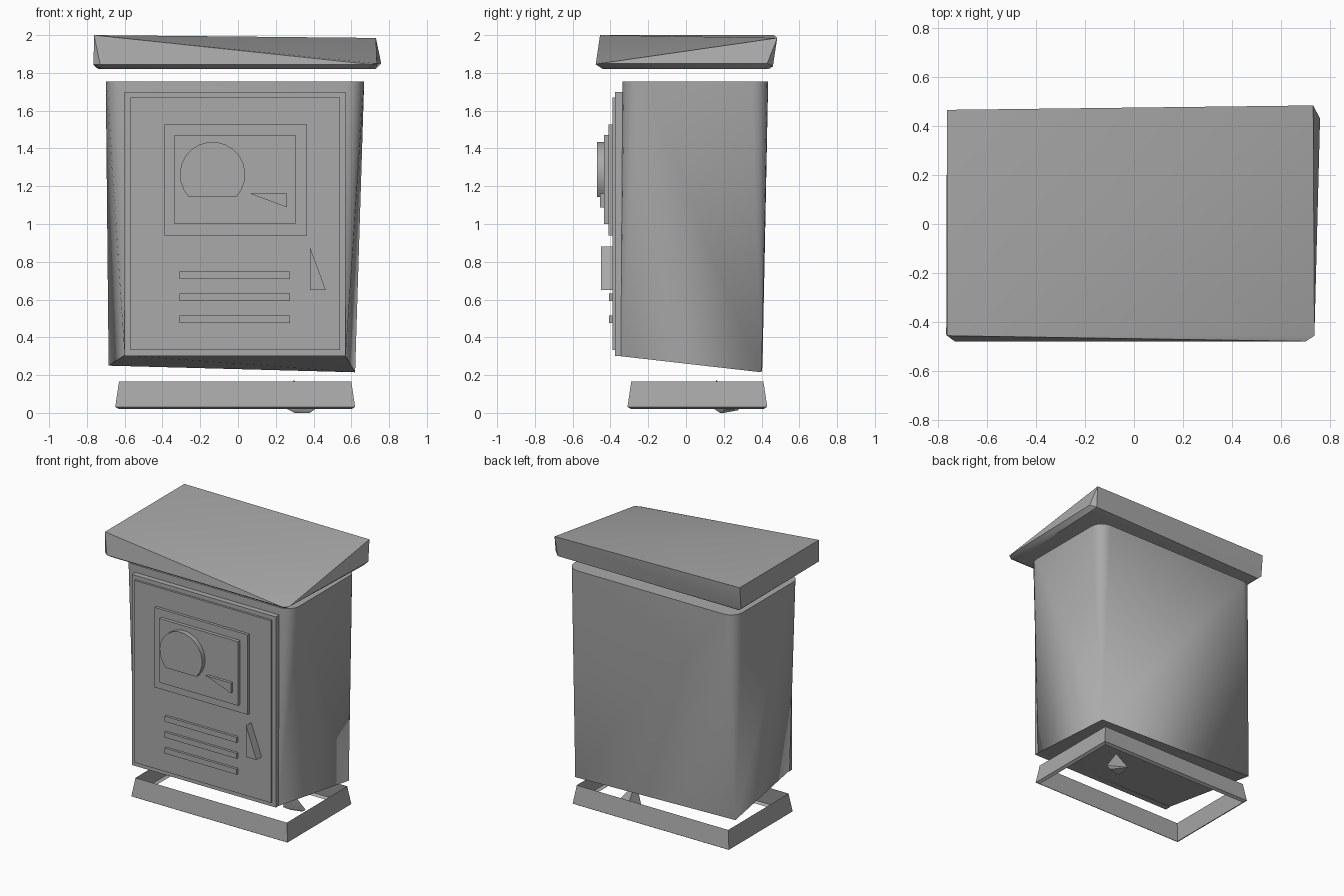
import bpy
import bmesh
import math

cube = bpy.data.objects.get("Cube")
if cube:
    bpy.data.objects.remove(cube, do_unlink=True)

# Single painted-metal colour
GREY = (0.4, 0.4, 0.4, 1.0)
mat = bpy.data.materials.new("plain grey")
mat.use_nodes = True
mat.diffuse_color = GREY
mat.node_tree.nodes["Principled BSDF"].inputs["Base Color"].default_value = GREY
parts = []


def finish(name, bm):
    bmesh.ops.recalc_face_normals(bm, faces=bm.faces)
    mesh = bpy.data.meshes.new(name)
    bm.to_mesh(mesh)
    bm.free()
    mesh.materials.append(mat)
    obj = bpy.data.objects.new(name, mesh)
    bpy.context.collection.objects.link(obj)
    parts.append(obj)
    return obj


def hull(name, points):
    """Solid wrapped around a few corner points."""
    bm = bmesh.new()
    for p in points:
        bm.verts.new(p)
    res = bmesh.ops.convex_hull(bm, input=bm.verts)
    loose = [v for v in bm.verts if not v.link_faces]
    bmesh.ops.delete(bm, geom=loose, context='VERTS')
    bmesh.ops.dissolve_limit(bm, angle_limit=0.01, verts=bm.verts, edges=bm.edges)
    return finish(name, bm)


def plate(name, outline, front, back):
    """Front-facing (x, z) outline given depth along y."""
    return hull(name, [(x, y, z) for x, z in outline for y in (front, back)])


def rect(x0, x1, z0, z1):
    return [(x0, z0), (x1, z0), (x1, z1), (x0, z1)]


def rounded(x0, x1, y0, y1, r, z, steps=4):
    pts = []
    corners = [(x1 - r, y1 - r), (x0 + r, y1 - r), (x0 + r, y0 + r), (x1 - r, y0 + r)]
    for i, (cx, cy) in enumerate(corners):
        for s in range(steps + 1):
            a = math.pi / 2 * (i + s / steps)
            pts.append((cx + r * math.cos(a), cy + r * math.sin(a), z))
    return pts


# Cabinet: rounded at the top, tapering to sharp corners on a sloping base
hull("cabinet_body", rounded(-0.70, 0.668, -0.335, 0.435, 0.09, 1.755) + [
    (-0.60, -0.345, 0.305), (0.57, -0.345, 0.30),
    (0.62, 0.40, 0.215), (-0.685, 0.405, 0.25)])

# Lopsided roof slab, dropping to its front left corner
hull("roof", [
    (-0.762, -0.455, 2.0), (-0.762, 0.465, 2.0), (0.73, 0.483, 1.985),
    (0.735, -0.455, 1.85), (0.70, -0.478, 1.845), (-0.73, -0.478, 1.845),
    (-0.765, -0.45, 1.845), (-0.762, 0.45, 1.84), (0.758, 0.43, 1.85),
    (0.72, 0.46, 1.835),
    (-0.72, -0.44, 1.82), (0.69, -0.44, 1.82), (0.73, 0.41, 1.82), (-0.74, 0.44, 1.82)])

# Door layers and display
plate("door_frame", rect(-0.60, 0.57, 0.30, 1.70), -0.375, -0.33)
plate("door_panel", rect(-0.57, 0.54, 0.332, 1.67), -0.39, -0.37)
plate("display_frame", rect(-0.39, 0.365, 0.94, 1.527), -0.41, -0.385)
plate("display_screen", rect(-0.335, 0.305, 1.0, 1.47), -0.435, -0.405)

# Round dial with a flat lower edge, and the pointer beside it
dial = []
for i in range(18):
    a = math.radians(-44 + 268 * i / 17)
    dial.append((-0.135 + 0.173 * math.cos(a), 1.262 + 0.173 * math.sin(a)))
plate("dial", dial, -0.47, -0.43)
plate("dial_pointer", [(0.06, 1.162), (0.26, 1.162), (0.26, 1.088)], -0.455, -0.43)

# Vent bars
for i in range(3):
    z = 0.475 + 0.117 * i
    plate(f"vent_bar_{i + 1}", rect(-0.31, 0.275, z, z + 0.04), -0.408, -0.385)

# Wedge handle
hull("door_handle", [
    (0.38, -0.45, 0.88), (0.38, -0.45, 0.65), (0.465, -0.45, 0.65),
    (0.38, -0.385, 0.88), (0.38, -0.385, 0.65), (0.465, -0.385, 0.65),
    (0.405, -0.385, 0.81)])

# Open plinth ring with a turned-in lower lip
bm = bmesh.new()
loops = []
for z, inset in ((0.02, 0.02), (0.032, 0.0), (0.165, 0.02)):
    x0, x1, y0, y1 = -0.65 + inset, 0.62 - inset, -0.31 + inset, 0.43 - inset
    loops.append([bm.verts.new((x, y, z))
                  for x, y in ((x0, y0), (x1, y0), (x1, y1), (x0, y1))])
for low, high in zip(loops, loops[1:]):
    for i in range(4):
        j = (i + 1) % 4
        bm.faces.new((low[i], low[j], high[j], high[i]))
finish("plinth", bm)

# Small spike under the cabinet
hull("base_spike", [(0.26, 0.15, 0.02), (0.41, 0.20, 0.02), (0.29, 0.28, 0.015),
                    (0.30, 0.18, 0.0), (0.38, 0.20, 0.0), (0.295, 0.16, 0.175)])

# Smooth the rounded corners, keep the rest crisp
bpy.ops.object.select_all(action='DESELECT')
for obj in parts:
    obj.select_set(True)
bpy.context.view_layer.objects.active = parts[0]
bpy.ops.object.shade_smooth_by_angle(angle=math.radians(30))
